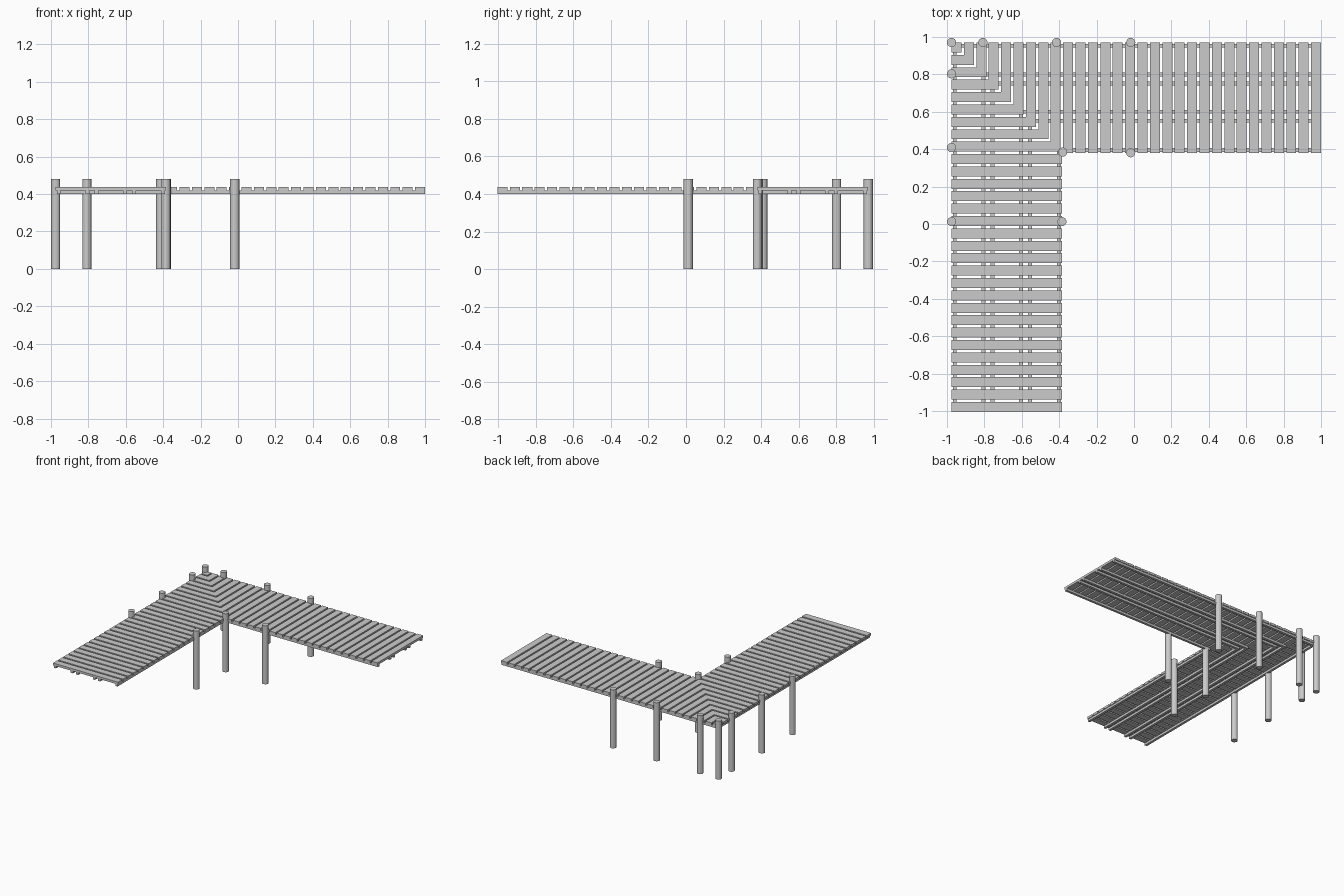
import bpy, bmesh

if "Cube" in bpy.data.objects:
    bpy.data.objects.remove(bpy.data.objects["Cube"])

# L-shaped dock; (u, v) run right and forward from the outer deck corner
OX, OY = -0.9755, 0.9705
WIDTH, LENGTH = 0.59, 1.9755
GAP, COUNT = 0.013, 30
PITCH = (LENGTH + GAP) / COUNT
DECK_TOP, PLANK_LOW, BEAM_LOW = 0.437, 0.418, 0.400
POST_R, POST_H = 0.0245, 0.48


def add_mesh(name, bm):
    bmesh.ops.recalc_face_normals(bm, faces=bm.faces)
    mesh = bpy.data.meshes.new(name)
    bm.to_mesh(mesh)
    bm.free()
    obj = bpy.data.objects.new(name, mesh)
    bpy.context.collection.objects.link(obj)
    return obj


def prism(name, uv, z0, z1):
    bm = bmesh.new()
    low = [bm.verts.new((OX + u, OY - v, z0)) for u, v in uv]
    high = [bm.verts.new((OX + u, OY - v, z1)) for u, v in uv]
    bm.faces.new(low)
    bm.faces.new(high)
    n = len(uv)
    for i in range(n):
        j = (i + 1) % n
        bm.faces.new((low[i], low[j], high[j], high[i]))
    return add_mesh(name, bm)


def swap(pts):
    return [(v, u) for u, v in pts]


# Deck boards: L-shaped in the corner, straight along both arms
for k in range(COUNT):
    a = k * PITCH
    b = a + PITCH - GAP
    if k == 0:
        prism("corner_board", [(0, 0), (b, 0), (b, b), (0, b)], PLANK_LOW, DECK_TOP)
    elif b < WIDTH:
        prism(f"corner_board_{k}", [(a, 0), (b, 0), (b, b), (0, b), (0, a), (a, a)],
              PLANK_LOW, DECK_TOP)
    else:
        board = [(a, 0), (b, 0), (b, WIDTH), (a, WIDTH)]
        prism(f"back_arm_board_{k}", board, PLANK_LOW, DECK_TOP)
        prism(f"left_arm_board_{k}", swap(board), PLANK_LOW, DECK_TOP)

# Support beams under the boards, turning the corner
for i, d in enumerate((0.017, 0.171, 0.219, 0.371, 0.419, 0.575)):
    a, b = d - 0.01, d + 0.01
    prism(f"beam_{i}", [(a, a), (LENGTH, a), (LENGTH, b), (b, b), (b, LENGTH), (a, LENGTH)],
          BEAM_LOW, PLANK_LOW)

# Round posts along both edges
side = [(0.168, 0), (0.562, 0), (0.958, 0), (0.958, WIDTH)]
for i, (u, v) in enumerate([(0, 0), (WIDTH + 0.004, WIDTH - 0.004)] + side + swap(side)):
    bpy.ops.mesh.primitive_cylinder_add(vertices=16, radius=POST_R, depth=POST_H,
                                        location=(OX + u, OY - v, POST_H / 2))
    bpy.context.object.name = f"post_{i}"
